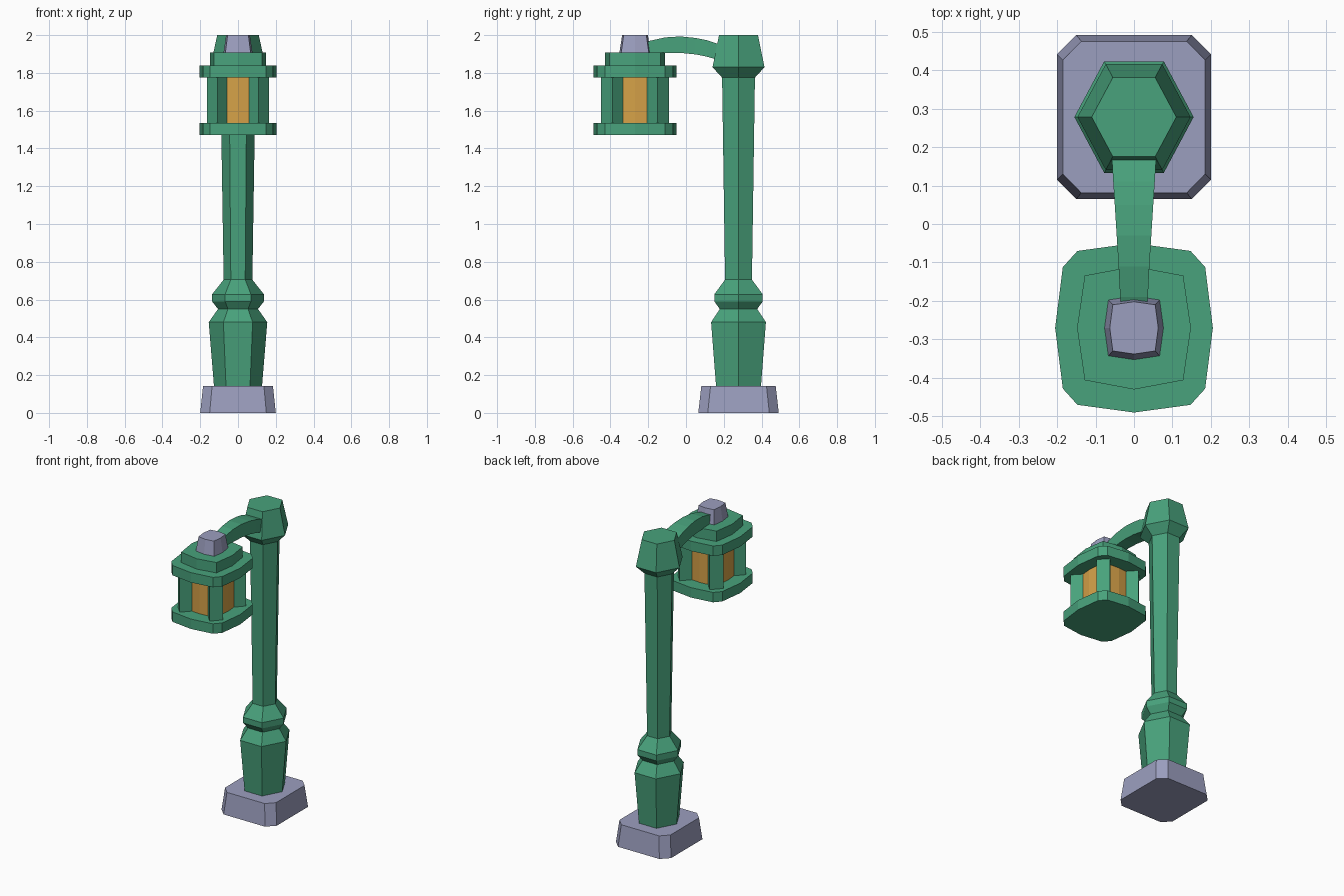
import bpy, bmesh, math

if "Cube" in bpy.data.objects:
    bpy.data.objects.remove(bpy.data.objects["Cube"])


def material(name, rgb):
    m = bpy.data.materials.new(name)
    m.diffuse_color = (*rgb, 1)
    m.use_nodes = True
    m.node_tree.nodes["Principled BSDF"].inputs["Base Color"].default_value = m.diffuse_color
    return m


GREEN = material("green paint", (0.065, 0.36, 0.20))
STONE = material("grey stone", (0.33, 0.345, 0.52))
AMBER = material("amber glass", (0.67, 0.36, 0.065))
POST_Y, LAMP_Y = 0.278, -0.27


def loft(name, rings, mat):
    """Skin a closed solid through rings of 3D points."""
    bm = bmesh.new()
    rows = [[bm.verts.new(p) for p in ring] for ring in rings]
    n = len(rows[0])
    for a, b in zip(rows, rows[1:]):
        for i in range(n):
            j = (i + 1) % n
            bm.faces.new((a[i], a[j], b[j], b[i]))
    bm.faces.new(rows[0][::-1])
    bm.faces.new(rows[-1])
    bmesh.ops.recalc_face_normals(bm, faces=bm.faces)
    me = bpy.data.meshes.new(name)
    bm.to_mesh(me)
    bm.free()
    me.materials.append(mat)
    ob = bpy.data.objects.new(name, me)
    bpy.context.collection.objects.link(ob)
    return ob


def mirrored(quarter):
    """Complete an outline from its +x +y quarter, mirrored in both axes."""
    pts = {(sx * x, sy * y) for x, y in quarter for sx in (1, -1) for sy in (1, -1)}
    pts = {(x + 0.0, y + 0.0) for x, y in pts}
    return sorted(pts, key=lambda p: math.atan2(p[1], p[0]) % math.tau)


def ring(outline, cy, z):
    return [(x, cy + y, z) for x, y in outline]


def slab(name, q0, z0, q1, z1, cy, mat):
    return loft(name, [ring(mirrored(q0), cy, z0), ring(mirrored(q1), cy, z1)], mat)


def hexagon(r):
    return [(r * math.cos(i * math.pi / 3), 1.08 * r * math.sin(i * math.pi / 3))
            for i in range(6)]


def turned(name, profile):
    return loft(name, [ring(hexagon(r), POST_Y, z) for r, z in profile], GREEN)


# Stone foot with clipped corners
slab("stone_base", [(0.2, 0.163), (0.15, 0.213)], 0,
     [(0.185, 0.148), (0.137, 0.197)], 0.142, POST_Y, STONE)

# Six-sided post and its cap
turned("post", [(0.127, 0.14), (0.155, 0.48), (0.106, 0.55), (0.137, 0.59),
                (0.137, 0.628), (0.076, 0.705), (0.093, 1.78)])
turned("post_cap", [(0.093, 1.775), (0.147, 1.83), (0.11, 2.0)])

# Curved arm, tapering toward the lantern: y, bottom z, top z, half width
ARM = [(-0.26, 1.87, 1.94, 0.033), (-0.19, 1.893, 1.97, 0.036),
       (-0.11, 1.905, 1.988, 0.040), (-0.03, 1.906, 1.993, 0.045),
       (0.05, 1.898, 1.985, 0.050), (0.11, 1.886, 1.973, 0.054),
       (0.18, 1.866, 1.95, 0.058), (0.24, 1.845, 1.925, 0.060)]
loft("arm", [[(-w, y, b), (w, y, b), (w, y, t), (-w, y, t)] for y, b, t, w in ARM], GREEN)

# Lantern floor and roof plates
PLATE = [(0.205, 0), (0.185, 0.158), (0.147, 0.2), (0, 0.22)]
for name, z0, z1 in (("lantern_floor", 1.47, 1.535), ("lantern_roof", 1.775, 1.84)):
    slab(name, PLATE, z0, PLATE, z1, LAMP_Y, GREEN)

# Glass, with diamond pillars at the corners
GLASS = [(0.12, 0), (0.109, 0.12), (0, 0.13)]
slab("lantern_glass", GLASS, 1.53, GLASS, 1.78, LAMP_Y, AMBER)
for sx in (-1, 1):
    for sy in (-1, 1):
        d = [(sx * 0.109 + 0.056 * math.cos(i * math.pi / 2),
              sy * 0.119 + 0.061 * math.sin(i * math.pi / 2)) for i in range(4)]
        loft("lantern_pillar", [ring(d, LAMP_Y, 1.53), ring(d, LAMP_Y, 1.78)], GREEN)

# Roof step and stone finial
STEP = [(0.148, 0), (0.128, 0.136), (0, 0.16)]
slab("roof_step", STEP, 1.835, STEP, 1.908, LAMP_Y, GREEN)
slab("finial", [(0.077, 0), (0.067, 0.073), (0, 0.083)], 1.905,
     [(0.063, 0), (0.055, 0.06), (0, 0.068)], 2.0, LAMP_Y, STONE)
